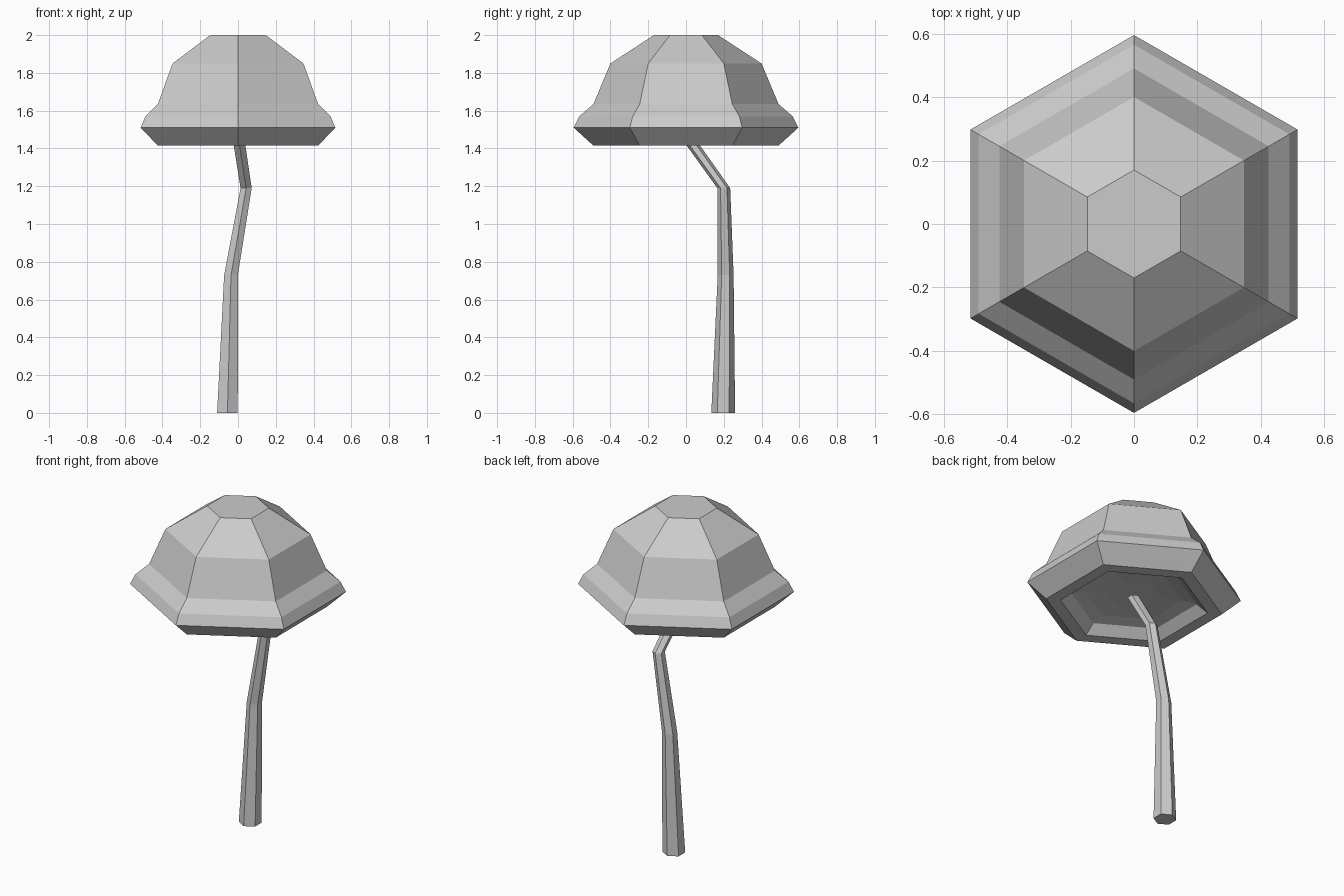
import bpy, bmesh
from math import pi, sin, cos

cube = bpy.data.objects.get("Cube")
if cube:
    bpy.data.objects.remove(cube)

SIDES = 6

grey = bpy.data.materials.new("plain_grey")
grey.use_nodes = True
colour = (0.6, 0.6, 0.6, 1)
grey.diffuse_color = colour
grey.node_tree.nodes["Principled BSDF"].inputs["Base Color"].default_value = colour


def loft(name, rings):
    """Join hexagonal rings (x, y, z, radius) and close both ends."""
    bm = bmesh.new()
    loops = []
    for x, y, z, r in rings:
        angles = [pi / 2 + 2 * pi * i / SIDES for i in range(SIDES)]
        loops.append([bm.verts.new((x + r * cos(a), y + r * sin(a), z)) for a in angles])
    for low, high in zip(loops, loops[1:]):
        for i in range(SIDES):
            j = (i + 1) % SIDES
            bm.faces.new((low[i], low[j], high[j], high[i]))
    bm.faces.new(loops[0])
    bm.faces.new(loops[-1])
    bmesh.ops.recalc_face_normals(bm, faces=bm.faces)
    mesh = bpy.data.meshes.new(name)
    bm.to_mesh(mesh)
    bm.free()
    mesh.materials.append(grey)
    obj = bpy.data.objects.new(name, mesh)
    bpy.context.collection.objects.link(obj)
    return obj


# Cap: hollow underside, rolled rim, then the dome up to its flat crown
cap_profile = [
    (0.15, 1.49), (0.27, 1.48), (0.35, 1.465), (0.41, 1.415),
    (0.49, 1.415), (0.54, 1.46), (0.595, 1.51), (0.565, 1.57),
    (0.49, 1.635), (0.40, 1.85), (0.17, 2.0),
]
loft("mushroom_cap", [(0, 0, z, r) for r, z in cap_profile])

# Stem: tapered and crooked, bending back under the cap centre
loft("mushroom_stem", [
    (-0.056, 0.197, 0, 0.063),
    (-0.037, 0.21, 0.73, 0.042),
    (0.043, 0.20, 1.19, 0.034),
    (0.0, 0.0, 1.47, 0.036),
])
